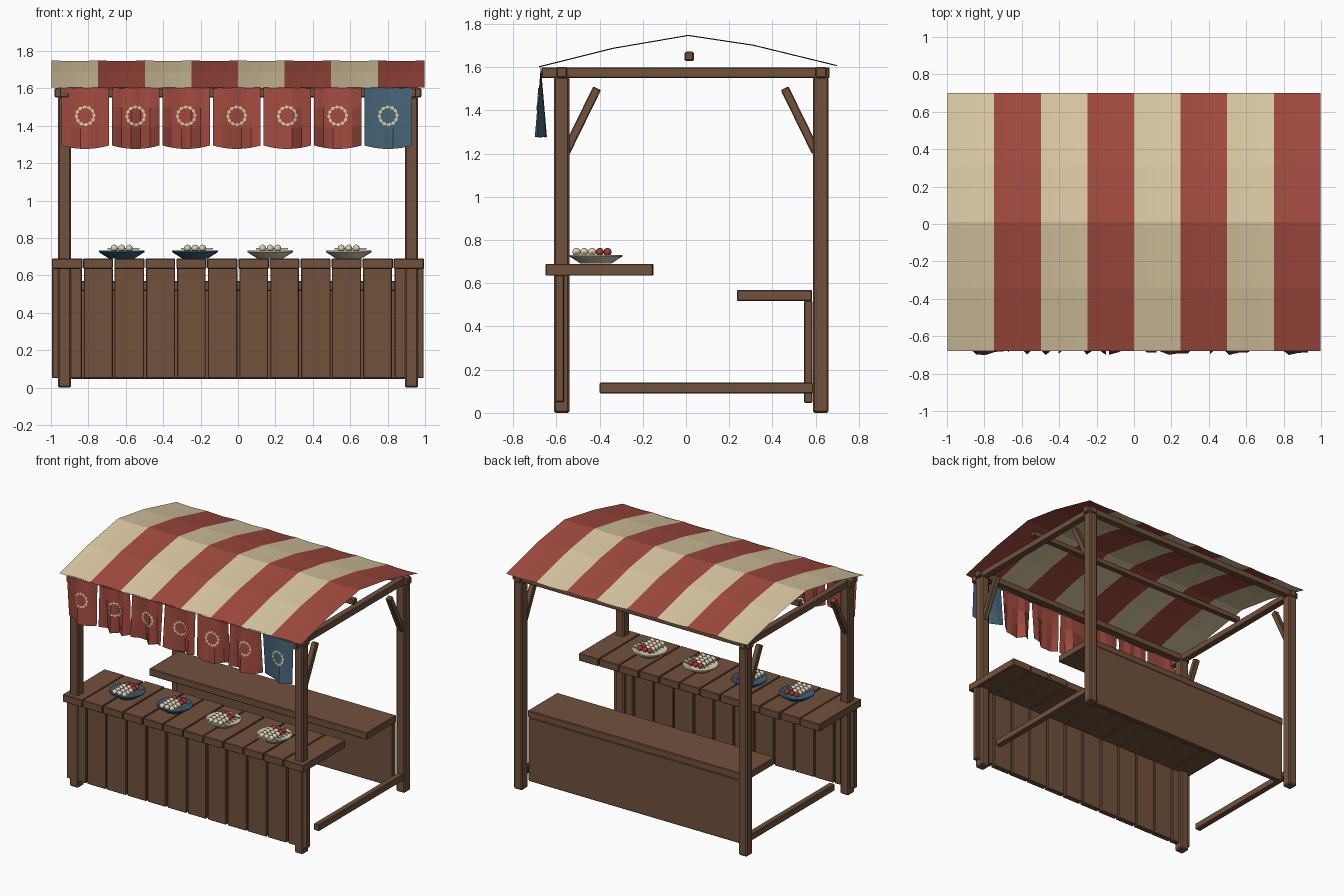
import bpy, bmesh, random
from math import sin, cos, pi
from mathutils import Vector

random.seed(4)
cube = bpy.data.objects.get("Cube")
if cube:
    bpy.data.objects.remove(cube, do_unlink=True)


def material(name, r, g, b):
    m = bpy.data.materials.new(name)
    m.use_nodes = True
    m.diffuse_color = (r, g, b, 1)
    m.node_tree.nodes["Principled BSDF"].inputs["Base Color"].default_value = (r, g, b, 1)
    return m


wood = material("brown wood", 0.165, 0.083, 0.046)
cream = material("cream cloth", 0.70, 0.58, 0.365)
red = material("red cloth", 0.36, 0.07, 0.05)
blue = material("blue cloth", 0.062, 0.13, 0.185)
glaze = material("blue glaze", 0.04, 0.115, 0.2)
stone = material("cream glaze", 0.66, 0.58, 0.41)
dough = material("pale dumpling", 0.70, 0.62, 0.46)
berry = material("red dumpling", 0.35, 0.04, 0.035)


def finish(name, bm, *mats):
    mesh = bpy.data.meshes.new(name)
    bm.to_mesh(mesh)
    bm.free()
    obj = bpy.data.objects.new(name, mesh)
    for m in mats:
        mesh.materials.append(m)
    bpy.context.collection.objects.link(obj)
    return obj


def box(name, xs, ys, zs, bevel=0.005):
    """Box between three (low, high) ranges."""
    bm = bmesh.new()
    bmesh.ops.create_cube(bm, size=1)
    for v in bm.verts:
        v.co = [r[0] if c < 0 else r[1] for c, r in zip(v.co, (xs, ys, zs))]
    obj = finish(name, bm, wood)
    if bevel:
        mod = obj.modifiers.new("bevel", "BEVEL")
        mod.width = bevel
        mod.segments = 1
    return obj


def grid(bm, cols, rows, point):
    """Sheet of quads; point(i, j) gives each corner. Returns faces by column."""
    vs = [[bm.verts.new(point(i, j)) for j in range(rows + 1)] for i in range(cols + 1)]
    return [[bm.faces.new((vs[i][j], vs[i + 1][j], vs[i + 1][j + 1], vs[i][j + 1]))
             for j in range(rows)] for i in range(cols)]


# Frame: posts, side beams, braces and floor rails on both sides
for side, s in (("left", 1), ("right", -1)):
    def across(half):
        return (s * 0.928 - half, s * 0.928 + half)
    box(side + "_front_post", across(0.035), (-0.612, -0.54), (0, 1.555), 0.008)
    box(side + "_back_post", across(0.035), (0.588, 0.66), (0, 1.555), 0.008)
    box(side + "_top_beam", across(0.025), (-0.67, 0.665), (1.55, 1.6))
    box(side + "_floor_rail", across(0.022), (-0.4, 0.59), (0.09, 0.14))
    for end, y0, y1 in (("front", -0.555, -0.413), ("back", 0.6, 0.458)):
        brace = box(f"{side}_{end}_brace", (-0.02, 0.02), (-0.02, 0.02), (-0.165, 0.165))
        a, b = Vector((s * 0.928, y0, 1.21)), Vector((s * 0.928, y1, 1.5))
        brace.location = (a + b) / 2
        brace.rotation_euler = (b - a).to_track_quat("Z", "Y").to_euler()

# Long roof beams
box("front_roof_beam", (-0.98, 0.98), (-0.6, -0.55), (1.552, 1.602))
box("back_roof_beam", (-0.98, 0.98), (0.6, 0.65), (1.552, 1.602))
box("ridge_beam", (-0.96, 0.96), (-0.006, 0.036), (1.63, 1.672))

# Counter: twelve top boards and twelve front boards with narrow gaps
BOARDS = 12
pitch = 1.994 / BOARDS
for i in range(BOARDS):
    x0 = -0.997 + i * pitch
    xs = (x0 + random.uniform(0.001, 0.005), x0 + pitch - random.uniform(0.001, 0.005))
    box(f"counter_board_{i + 1}", xs, (-0.65, -0.15 - random.uniform(0, 0.012)), (0.635, 0.69), 0.004)
    xs = (x0 + random.uniform(0.003, 0.008), x0 + pitch - random.uniform(0.003, 0.008))
    box(f"front_board_{i + 1}", xs, (-0.605, -0.565), (0.05, 0.638), 0.004)

# Bench at the back
box("bench_seat", (-0.9, 0.9), (0.235, 0.583), (0.517, 0.57))
box("bench_panel", (-0.893, 0.893), (0.547, 0.585), (0.045, 0.52))

# Striped cloth roof, sagging a little between the stripe seams
profile = [(-0.68, 1.605), (-0.34, 1.69), (0.01, 1.75), (0.31, 1.705), (0.7, 1.61)]
STRIPES, PER = 8, 4


def roof_point(i, j):
    y, z = profile[j]
    dip = 0.005 * sin(pi * (i % PER) / PER)
    return (-0.997 + 1.994 * i / (STRIPES * PER), y, z - dip)


bm = bmesh.new()
for i, column in enumerate(grid(bm, STRIPES * PER, len(profile) - 1, roof_point)):
    for f in column:
        f.material_index = (i // PER) % 2
finish("cloth_roof", bm, cream, red)

# Hanging banners with folds that widen downwards, each with a wreath ring
WIDTH, TOP, ROWS = 0.252, 1.605, 3
for n in range(7):
    cx = -0.817 + n * 0.27
    folds = [random.choice((-1, 1)) * random.uniform(0.2, 1) for k in range(6)]
    folds[n % 6] = 1
    folds[(n + 3) % 6] = -1

    def fold_y(u, z):
        k = min(int(u * 5), 4)
        f = folds[k] + (folds[k + 1] - folds[k]) * (u * 5 - k)
        return -0.672 + 0.028 * f * (TOP - z) / 0.327

    def banner_point(i, j):
        u = i / 10
        low = 1.276 + 0.018 * (2 * u - 1) ** 2
        z = low + (TOP - low) * j / ROWS
        return (cx + (u - 0.5) * WIDTH, fold_y(u, z), z)

    bm = bmesh.new()
    grid(bm, 10, ROWS, banner_point)
    finish(f"banner_{n + 1}", bm, blue if n == 6 else red)

    def ring_point(i, j):
        a = 2 * pi * i / 48
        wobble = 0.003 if i % 4 < 2 else -0.003
        r = 0.053 + wobble if j else 0.041 - wobble
        x, z = r * cos(a), 1.453 + r * sin(a)
        return (cx + x, fold_y(0.5 + x / WIDTH, z) - 0.004, z)

    bm = bmesh.new()
    grid(bm, 48, 1, ring_point)
    finish(f"banner_ring_{n + 1}", bm, cream)

# Plates of skewered dumplings
plate_profile = [(0, 0.691), (0.07, 0.691), (0.122, 0.724), (0.122, 0.732),
                 (0.112, 0.731), (0.065, 0.708), (0, 0.708)]
SIDES = 20
for n, px in enumerate((-0.622, -0.23, 0.172, 0.592)):
    py = -0.417
    bm = bmesh.new()
    grid(bm, SIDES, len(plate_profile) - 1,
         lambda i, j: (px + plate_profile[j][0] * cos(2 * pi * i / SIDES),
                       py + plate_profile[j][0] * sin(2 * pi * i / SIDES), plate_profile[j][1]))
    bmesh.ops.remove_doubles(bm, verts=bm.verts, dist=0.0001)
    plate = finish(f"plate_{n + 1}", bm, glaze if n < 2 else stone)

    bm = bmesh.new()
    for row in range(5):
        y = py - 0.09 + row * 0.036
        stick = bmesh.ops.create_cube(bm, size=1)["verts"]
        for v in stick:
            v.co = (px + 0.01 + v.co.x * 0.17, y + v.co.y * 0.008, 0.741 + v.co.z * 0.008)
        for col in range(3):
            ball = bmesh.ops.create_icosphere(bm, subdivisions=2, radius=0.0195)["verts"]
            is_red = row == 4 or (row == 3 and col == 2)
            for f in {f for v in ball for f in v.link_faces}:
                f.material_index = int(is_red)
                f.smooth = True
            bmesh.ops.translate(bm, verts=ball, vec=(px + (col - 1) * 0.04, y, 0.745))
    finish(f"skewers_{n + 1}", bm, dough, berry)
